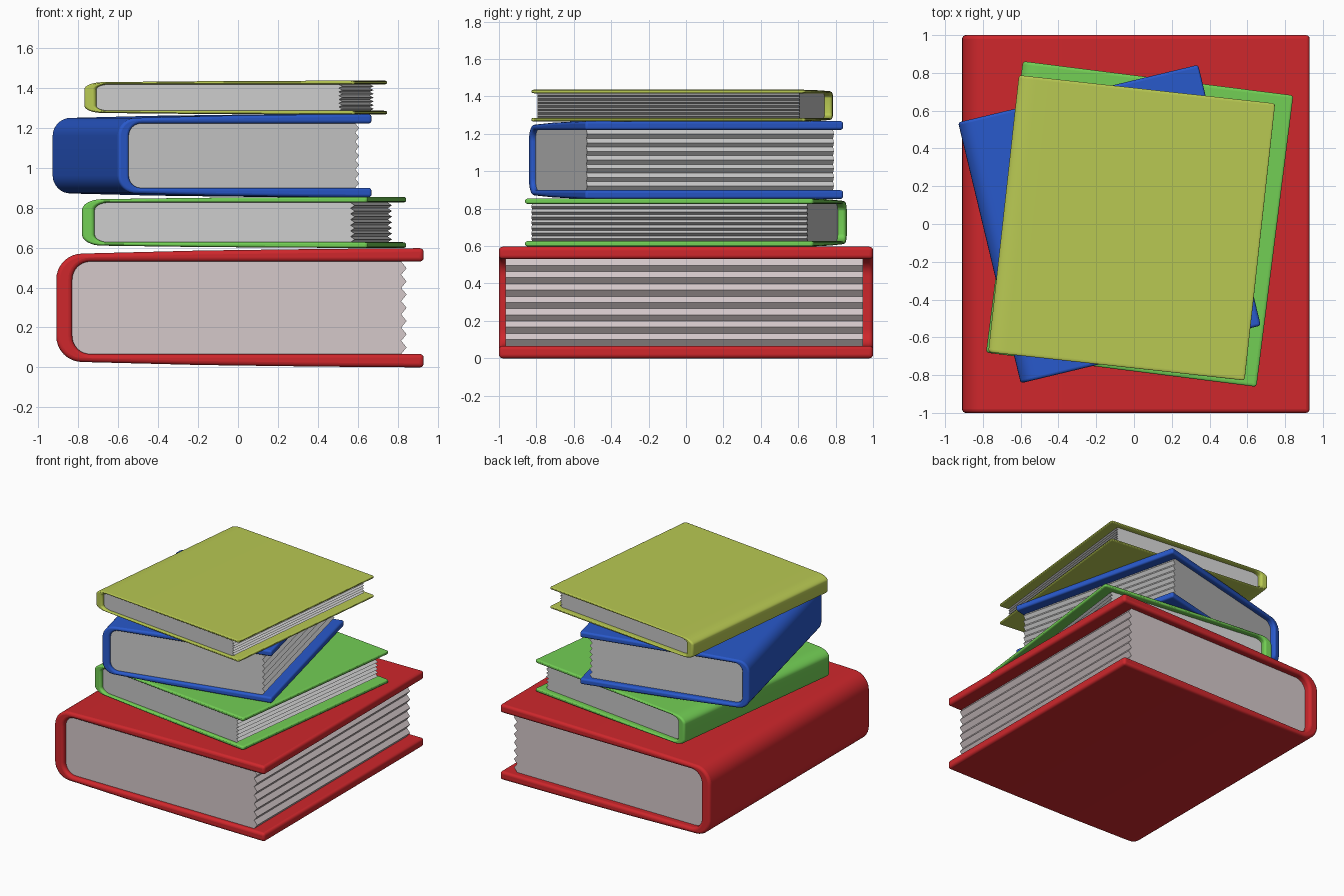
import bpy, bmesh
from math import sin, cos, pi, radians

if "Cube" in bpy.data.objects:
    bpy.data.objects.remove(bpy.data.objects["Cube"])

# Book proportions in local units: spine at -x, bottom at z = 0
W, D, H = 1.84, 2.0, 0.597
MID = H / 2


def arc(cx, cz, r, a0, a1, n=8):
    return [(cx + r * cos(a0 + (a1 - a0) * i / n), cz + r * sin(a0 + (a1 - a0) * i / n))
            for i in range(n + 1)]


def mirror_z(half):
    """Complete an upper half profile with its mirrored lower half."""
    return half + [(x, H - z) for x, z in reversed(half)]


def prism(name, profile, y0, y1, color, book, bevel=0):
    location, angle, scale = book
    bm = bmesh.new()
    face = bm.faces.new([bm.verts.new((x, y0, z)) for x, z in profile])
    ext = bmesh.ops.extrude_face_region(bm, geom=[face])["geom"]
    bmesh.ops.translate(bm, vec=(0, y1 - y0, 0),
                        verts=[v for v in ext if isinstance(v, bmesh.types.BMVert)])
    bmesh.ops.recalc_face_normals(bm, faces=bm.faces)
    me = bpy.data.meshes.new(name)
    bm.to_mesh(me)
    bm.free()
    ob = bpy.data.objects.new(name, me)
    bpy.context.collection.objects.link(ob)
    ob.location, ob.scale = location, scale
    ob.rotation_euler.z = radians(angle)
    if color:
        mat = bpy.data.materials.new(name + "_colour")
        mat.diffuse_color = (*color, 1)
        mat.use_nodes = True
        mat.node_tree.nodes["Principled BSDF"].inputs["Base Color"].default_value = mat.diffuse_color
        me.materials.append(mat)
    if bevel:
        mod = ob.modifiers.new("rounded_edges", "BEVEL")
        mod.width, mod.segments = bevel, 4
        mod.limit_method, mod.angle_limit = "ANGLE", radians(50)
        mod.use_clamp_overlap = False
    bpy.ops.object.select_all(action="DESELECT")
    ob.select_set(True)
    bpy.context.view_layer.objects.active = ob
    bpy.ops.object.shade_smooth_by_angle(angle=radians(40))
    return ob


# Cover: C-shaped section, boards slightly thicker towards the open edge
INNER = 0.53
outer = [(0.92, H), (0.4, 0.593), (-0.2, 0.585)] + arc(-0.79, 0.44, 0.13, pi / 2, pi)
inner = arc(-0.75, INNER - 0.09, 0.09, pi / 2, pi) 
inner = [(0.92, INNER)] + inner
outer_loop, inner_loop = mirror_z(outer), mirror_z(inner)
cover_profile = outer_loop + inner_loop[::-1]

# Pages: rounded at the spine, toothed along the open edge
TEETH = 7
step = (2 * INNER - H) / TEETH
teeth = []
for i in range(TEETH):
    z = H - INNER + i * step
    teeth += [(0.807, z), (0.834, z + step / 2)]
teeth.append((0.807, INNER))
page_profile = teeth + mirror_z(arc(-0.75, INNER - 0.09, 0.093, pi / 2, pi))


# name, cover colour, page colour, centre x, y, base z, turn, width, depth, height
books = [
    ("red", (0.62, 0.02, 0.025), (0.66, 0.58, 0.59), 0.01, 0.0, 0.0, 0, 1.84, 2.0, 0.597),
    ("green", (0.17, 0.62, 0.09), None, 0.03, 0.0, 0.598, -7.2, 1.443, 1.555, 0.256),
    ("blue", (0.022, 0.1, 0.6), None, -0.13, 0.0, 0.852, 13.5, 1.307, 1.42, 0.416),
    ("yellow", (0.48, 0.58, 0.085), None, -0.012, -0.02, 1.266, -6.3, 1.365, 1.475, 0.17),
]
for name, col, page_col, x, y, z, turn, w, d, h in books:
    book = ((x, y, z), turn, (w / W, d / D, h / H))
    prism(name + "_book_cover", cover_profile, -1, 1, col, book, bevel=0.02)
    prism(name + "_book_pages", page_profile, -0.965, 0.945, page_col, book)
